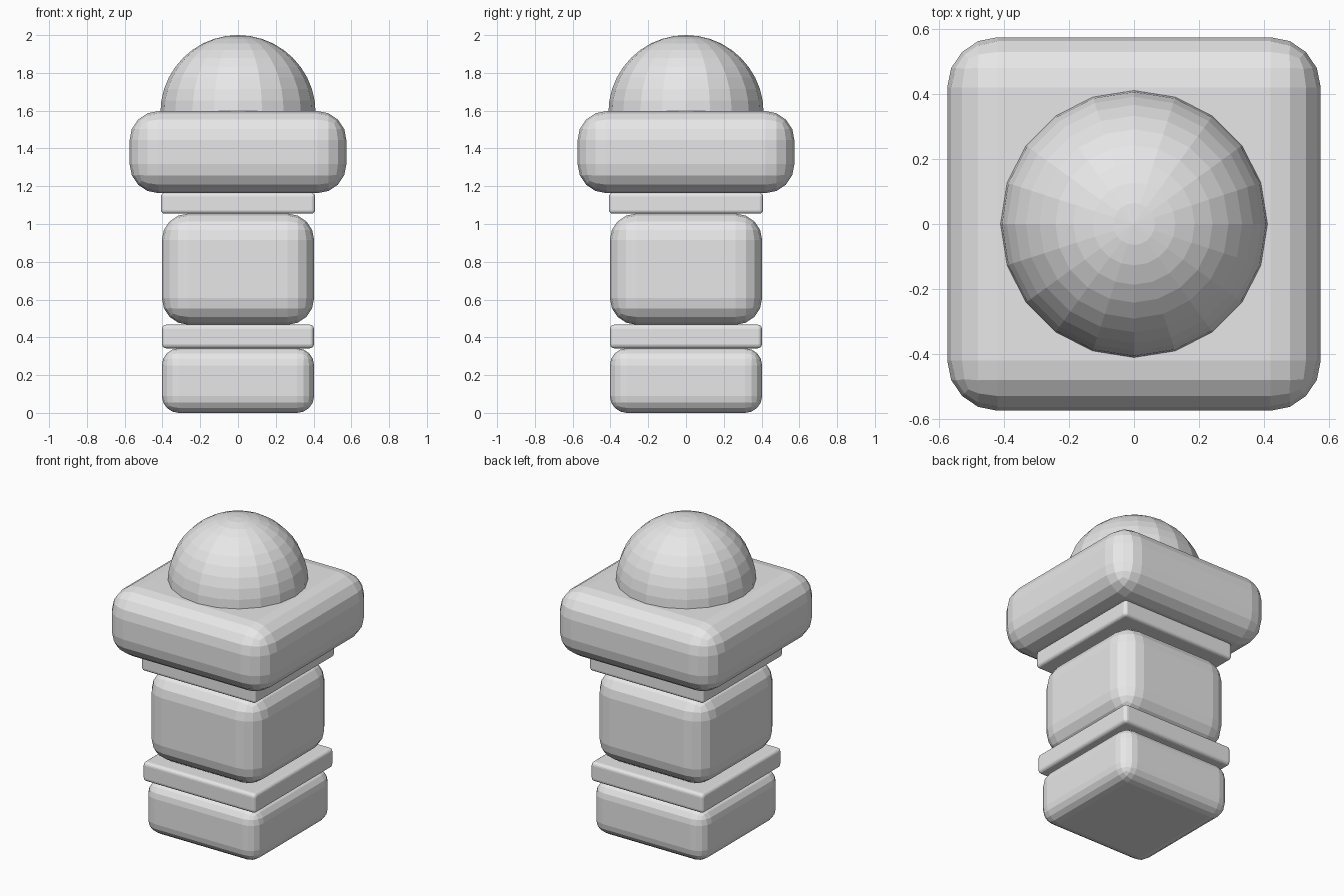
import bpy
import bmesh

cube = bpy.data.objects.get("Cube")
if cube:
    bpy.data.objects.remove(cube, do_unlink=True)

stone = bpy.data.materials.new("grey_stone")
stone.use_nodes = True
GREY = (0.8, 0.8, 0.8, 1)
stone.diffuse_color = GREY
stone.node_tree.nodes["Principled BSDF"].inputs["Base Color"].default_value = GREY


def add_part(name, bm):
    mesh = bpy.data.meshes.new(name)
    bm.to_mesh(mesh)
    bm.free()
    mesh.materials.append(stone)
    obj = bpy.data.objects.new(name, mesh)
    bpy.context.collection.objects.link(obj)
    return obj


def rounded_block(name, half, bottom, top, radius):
    """Square block with faceted round edges."""
    bm = bmesh.new()
    bmesh.ops.create_cube(bm, size=1)
    bmesh.ops.scale(bm, vec=(2 * half, 2 * half, top - bottom), verts=bm.verts)
    bmesh.ops.translate(bm, vec=(0, 0, (top + bottom) / 2), verts=bm.verts)
    bmesh.ops.bevel(bm, geom=bm.edges[:], offset=radius, segments=4,
                    profile=0.5, affect='EDGES')
    return add_part(name, bm)


# Stacked square blocks, from the ground up
rounded_block("base_block", 0.403, 0.0, 0.342, 0.09)
rounded_block("lower_band", 0.402, 0.342, 0.467, 0.022)
rounded_block("body_block", 0.403, 0.467, 1.055, 0.14)
rounded_block("upper_band", 0.408, 1.055, 1.165, 0.02)
rounded_block("cap_block", 0.574, 1.163, 1.598, 0.154)

# Faceted ball set into the cap
ball = bmesh.new()
bmesh.ops.create_uvsphere(ball, u_segments=20, v_segments=20, radius=0.411)
bmesh.ops.translate(ball, vec=(0, 0, 1.589), verts=ball.verts)
add_part("dome_ball", ball)
